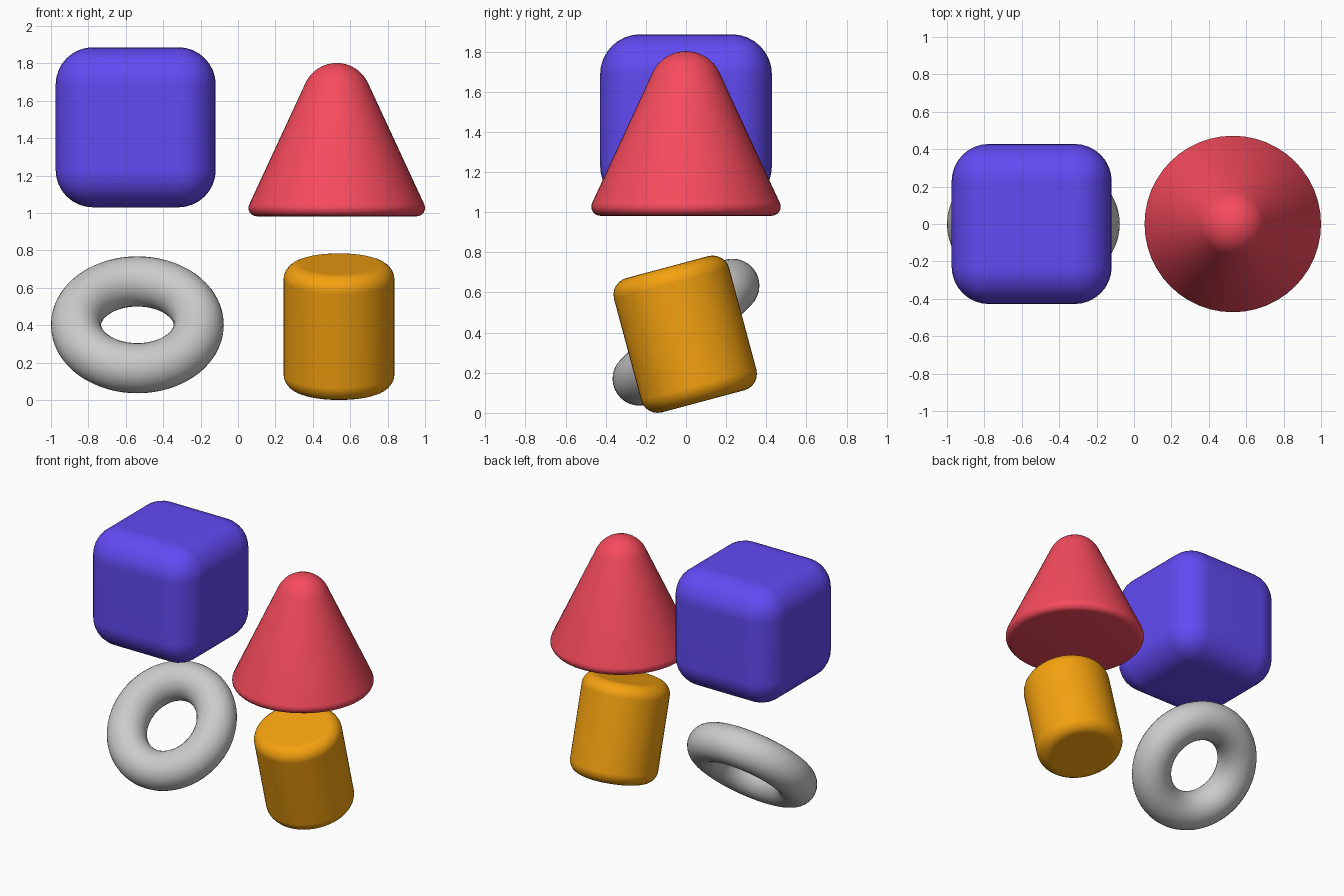
import bpy, bmesh
from math import radians, sin, cos, pi

if "Cube" in bpy.data.objects:
    bpy.data.objects.remove(bpy.data.objects["Cube"])


def finish(obj, name, color=None):
    obj.name = name
    if color:
        mat = bpy.data.materials.new(name + "_color")
        mat.diffuse_color = (*color, 1)
        mat.use_nodes = True
        mat.node_tree.nodes["Principled BSDF"].inputs["Base Color"].default_value = mat.diffuse_color
        obj.data.materials.append(mat)
    for p in obj.data.polygons:
        p.use_smooth = True


def bevel(obj, width, segments):
    m = obj.modifiers.new("round_edges", 'BEVEL')
    m.width = width
    m.segments = segments
    m.limit_method = 'ANGLE'
    m.angle_limit = radians(40)
    w = obj.modifiers.new("even_shading", 'WEIGHTED_NORMAL')
    w.keep_sharp = False


def arc(r, z, radius, a0, a1, n):
    """Profile points on an arc centred at (r, z), angles in degrees."""
    out = []
    for i in range(n + 1):
        a = radians(a0 + (a1 - a0) * i / n)
        out.append((r + radius * cos(a), z + radius * sin(a)))
    return out


def lathe(profile, sides):
    """Revolve a profile that starts and ends on the axis."""
    bm = bmesh.new()
    bottom = bm.verts.new((0, 0, profile[0][1]))
    top = bm.verts.new((0, 0, profile[-1][1]))
    rings = [[bm.verts.new((r * cos(2 * pi * k / sides), r * sin(2 * pi * k / sides), z))
              for k in range(sides)] for r, z in profile[1:-1]]
    for k in range(sides):
        j = (k + 1) % sides
        bm.faces.new((bottom, rings[0][j], rings[0][k]))
        bm.faces.new((top, rings[-1][k], rings[-1][j]))
        for a, b in zip(rings, rings[1:]):
            bm.faces.new((a[k], a[j], b[j], b[k]))
    mesh = bpy.data.meshes.new("lathe")
    bm.to_mesh(mesh)
    bm.free()
    obj = bpy.data.objects.new("lathe", mesh)
    bpy.context.collection.objects.link(obj)
    return obj


# Rounded cube, upper left
bpy.ops.mesh.primitive_cube_add(size=0.856, location=(-0.547, 0, 1.458))
cube = bpy.context.object
finish(cube, "rounded_cube", (0.12, 0.07, 0.9))
bevel(cube, 0.2, 8)

# Cone with a ball-shaped tip and a small rounded rim, upper right
half = 24.7
tip, rim = 0.184, 0.045
profile = [(0, 0)]
profile += arc(0.472 - rim, rim, rim, -90, half, 6)
profile += arc(0, 0.82 - tip, tip, half, 90, 8)[:-1]
profile += [(0, 0.82)]
cone = lathe(profile, 48)
cone.location = (0.528, 0, 0.982)
finish(cone, "rounded_cone", (0.93, 0.07, 0.11))

# Ring leaning 45 degrees, lower left
bpy.ops.mesh.primitive_torus_add(location=(-0.538, 0, 0.402), rotation=(radians(45), 0, 0),
                                 major_radius=0.328, minor_radius=0.134,
                                 major_segments=64, minor_segments=32)
finish(bpy.context.object, "ring")

# Rounded cylinder leaning 15 degrees to the front, lower right
bpy.ops.mesh.primitive_cylinder_add(vertices=48, radius=0.297, depth=0.692,
                                    location=(0.54, -0.004, 0.392), rotation=(radians(15), 0, 0))
cyl = bpy.context.object
finish(cyl, "rounded_cylinder", (0.91, 0.36, 0.005))
bevel(cyl, 0.085, 6)
